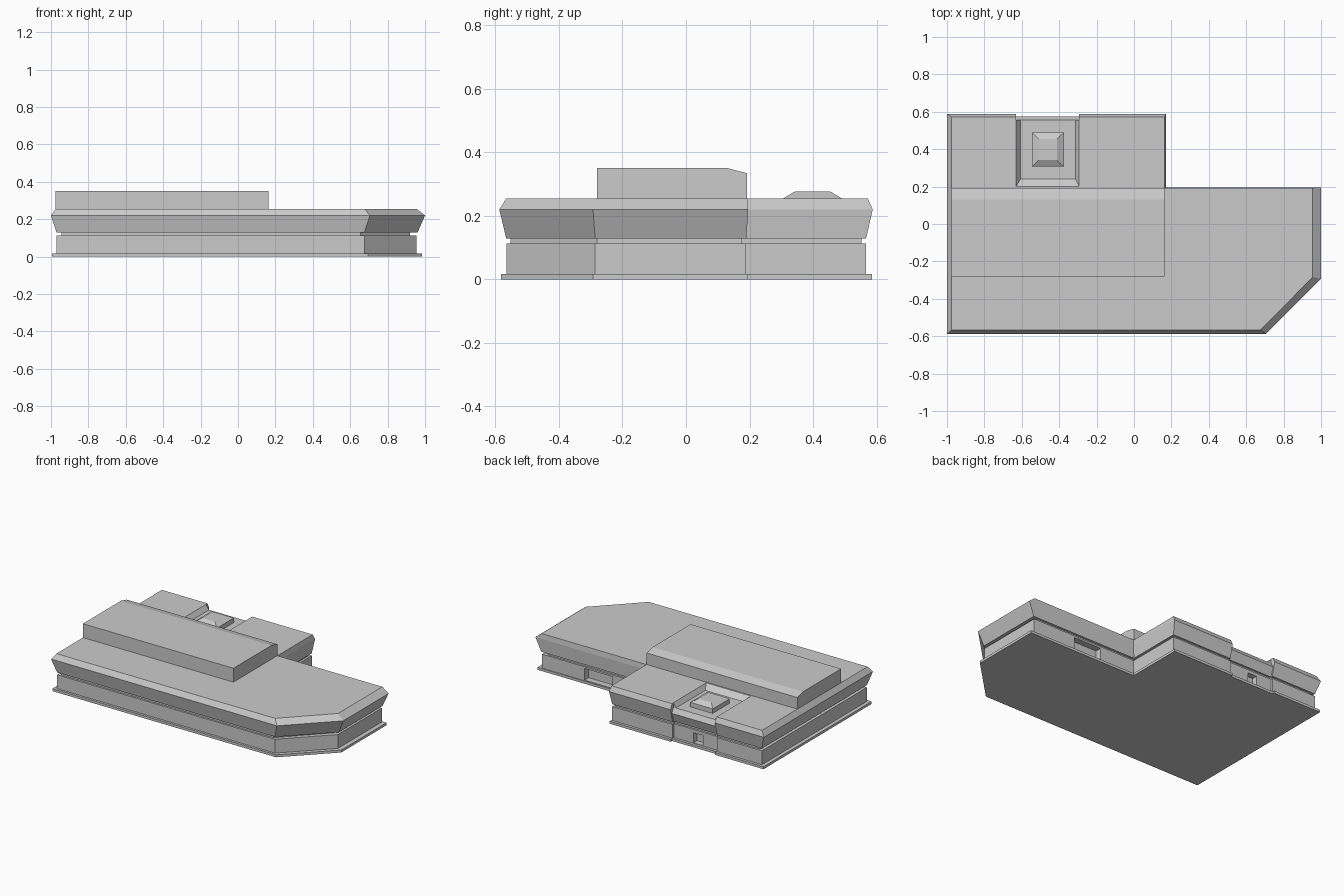
import bpy, bmesh

if "Cube" in bpy.data.objects:
    bpy.data.objects.remove(bpy.data.objects["Cube"])


def loft(name, rings):
    """Closed solid through matching rings of 3D points."""
    bm = bmesh.new()
    loops = [[bm.verts.new(p) for p in ring] for ring in rings]
    n = len(loops[0])
    bm.faces.new(loops[0])
    bm.faces.new(loops[-1])
    for a, b in zip(loops, loops[1:]):
        for i in range(n):
            j = (i + 1) % n
            bm.faces.new((a[i], a[j], b[j], b[i]))
    bmesh.ops.recalc_face_normals(bm, faces=bm.faces)
    mesh = bpy.data.meshes.new(name)
    bm.to_mesh(mesh)
    bm.free()
    obj = bpy.data.objects.new(name, mesh)
    bpy.context.collection.objects.link(obj)
    return obj


def rect(x0, x1, y0, y1, z):
    return [(x0, y0, z), (x1, y0, z), (x1, y1, z), (x0, y1, z)]


def extrude_x(name, profile, x0, x1):
    return loft(name, [[(x, y, z) for y, z in profile] for x in (x0, x1)])


def cut(target, cutter):
    cutter.hide_render = True
    mod = target.modifiers.new("cut", 'BOOLEAN')
    mod.operation = 'DIFFERENCE'
    mod.solver = 'EXACT'
    mod.object = cutter
    bpy.context.view_layer.objects.active = target
    bpy.ops.object.modifier_apply(modifier=mod.name)
    bpy.data.objects.remove(cutter, do_unlink=True)


def outline(left, front, cham_x, right, cham_y, wing_back, tail_right, back, z):
    """L-shaped plan with one cut-off front corner."""
    return [(left, front, z), (cham_x, front, z), (right, cham_y, z),
            (right, wing_back, z), (tail_right, wing_back, z),
            (tail_right, back, z), (left, back, z)]


# Building shell: plinth, lower wall, shadow groove, flared upper band, bevelled roof
plinth = (-0.995, -0.582, 0.695, 0.985, -0.293, 0.195, 0.167, 0.585)
wall = (-0.97, -0.566, 0.675, 0.955, -0.286, 0.188, 0.16, 0.567)
groove = (-0.945, -0.553, 0.655, 0.92, -0.28, 0.175, 0.145, 0.553)
flare = (-0.97, -0.566, 0.675, 0.96, -0.286, 0.19, 0.16, 0.567)
rim = (-1.0, -0.588, 0.705, 1.0, -0.293, 0.196, 0.17, 0.588)
roof = (-0.975, -0.566, 0.677, 0.955, -0.284, 0.193, 0.163, 0.572)
levels = [(plinth, 0), (plinth, .017), (wall, .017), (wall, .112), (groove, .112),
          (groove, .128), (flare, .128), (rim, .22), (roof, .255)]
shell = loft("building_shell", [outline(*p, z) for p, z in levels])

# Entrance bay: sunken roof with sloped sides
cut(shell, loft("roof_recess_cutter", [
    rect(-.607, -.313, .24, .7, .224),
    rect(-.636, -.289, .192, .7, .262)]))

# Entrance bay: set-back rear facade
facade = [(.7, .3), (.555, .3), (.555, .224), (.574, .19), (.553, .128), (.54, .128),
          (.54, .112), (.553, .112), (.553, .017), (.571, .017), (.571, -.02), (.7, -.02)]
cut(shell, extrude_x("facade_cutter", facade, -.63, -.295))

# Door openings in the bay and the wing
for name, x0, x1, y0, y1, z1 in (("bay_door_cutter", -.515, -.445, .515, .562, .09),
                                 ("wing_door_cutter", .425, .635, .145, .192, .1)):
    cut(shell, loft(name, [rect(x0, x1, y0, y1, .021), rect(x0, x1, y0, y1, z1)]))

# Raised upper storey with a sloped rear edge
extrude_x("upper_storey", [(-.28, .254), (.192, .254), (.192, .334), (.13, .35), (-.28, .35)],
          -.975, .162)

# Skylight on the bay roof
loft("skylight", [rect(-.545, -.375, .307, .49, .223),
                  rect(-.545, -.375, .307, .49, .255),
                  rect(-.51, -.413, .342, .455, .276)])
